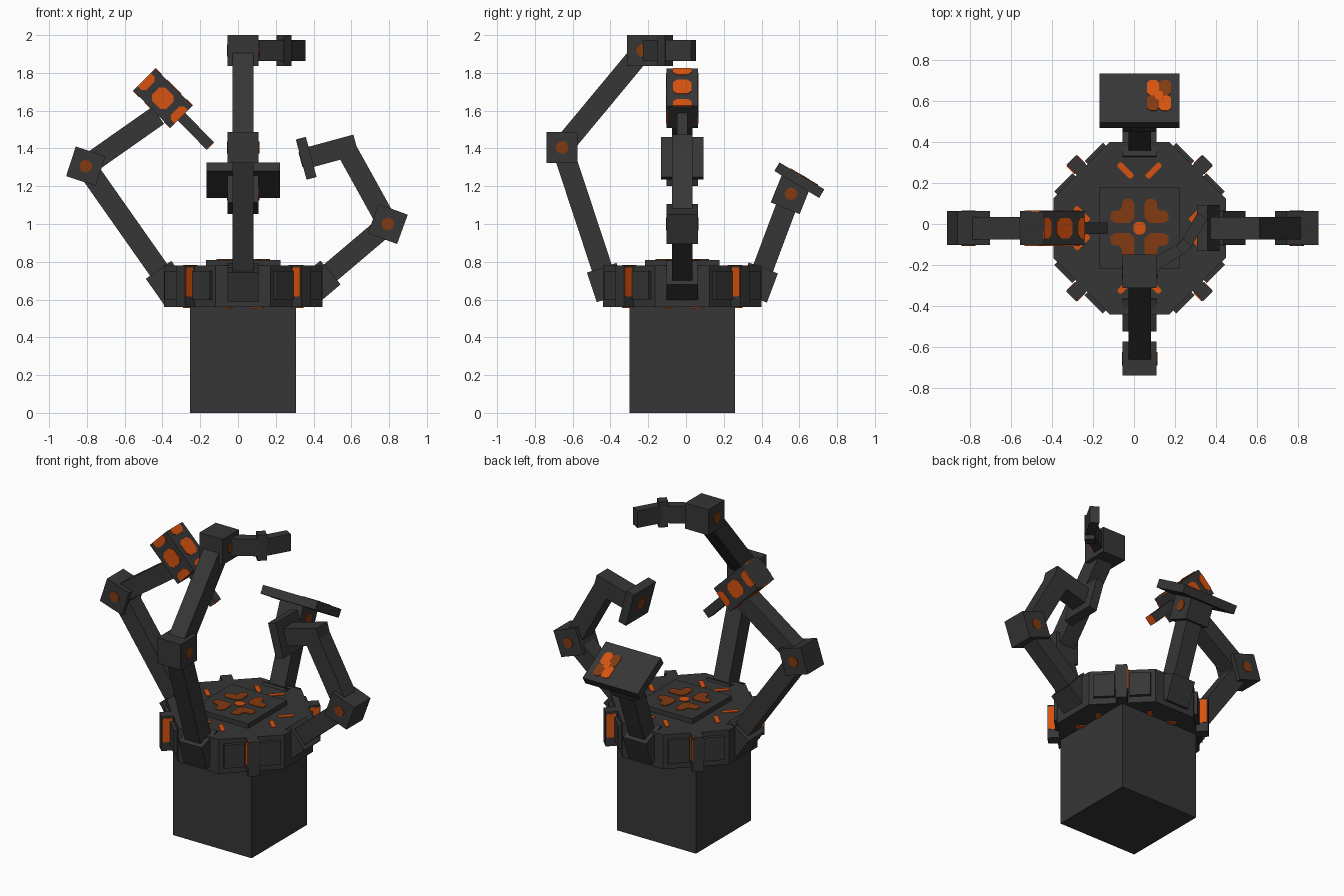
import bpy, bmesh, math
from mathutils import Matrix, Vector

if "Cube" in bpy.data.objects:
    bpy.data.objects.remove(bpy.data.objects["Cube"])

def mat(name, rgb):
    m = bpy.data.materials.new(name)
    m.diffuse_color = (*rgb, 1)
    m.use_nodes = True
    m.node_tree.nodes["Principled BSDF"].inputs["Base Color"].default_value = m.diffuse_color
    return m

GREY = mat("dark_grey", (0.037, 0.037, 0.037))
ORANGE = mat("bright_orange", (0.68, 0.085, 0.005))
BROWN = mat("burnt_orange", (0.22, 0.042, 0.006))

CENTRE = Matrix.Translation((0.027, -0.02, 0))
W, J, PIVOT = 0.11, 0.165, (0.4, 0.69)     # beam width, joint size, shoulder (radius, height)
PAINT = 0.008

def prism(name, M, pts, depth, material):
    """Extrude a profile in local XY, centred on local Z = 0."""
    bm = bmesh.new()
    f = bm.faces.new([bm.verts.new((x, y, -depth / 2)) for x, y in pts])
    ext = bmesh.ops.extrude_face_region(bm, geom=[f])
    bmesh.ops.translate(bm, vec=(0, 0, depth),
                        verts=[v for v in ext["geom"] if isinstance(v, bmesh.types.BMVert)])
    bmesh.ops.recalc_face_normals(bm, faces=bm.faces)
    me = bpy.data.meshes.new(name)
    bm.to_mesh(me)
    bm.free()
    me.materials.append(material)
    ob = bpy.data.objects.new(name, me)
    ob.matrix_world = M
    bpy.context.collection.objects.link(ob)
    return ob

def rect(sx, sy, c=0.0):
    x, y = sx / 2, sy / 2
    if not c:
        return [(-x, -y), (x, -y), (x, y), (-x, y)]
    return [(-x + c, -y), (x - c, -y), (x, -y + c), (x, y - c),
            (x - c, y), (-x + c, y), (-x, y - c), (-x, -y + c)]

def box(name, M, sx, sy, sz, material=GREY):
    return prism(name, M, rect(sx, sy), sz, material)

def at(x, y, z):
    return Matrix.Translation((x, y, z))

def rot(deg, axis):
    return Matrix.Rotation(math.radians(deg), 4, axis)

def arm_frame(deg):
    """Local x = outward, y = sideways, z = up."""
    return CENTRE @ rot(deg, 'Z')

def place(A, p, deg=0):
    """Frame at (radius, height), pitched up by deg from outward."""
    return A @ at(p[0], 0, p[1]) @ rot(-deg, 'Y')

def beam(name, A, p, q, w=W):
    d = Vector(q) - Vector(p)
    mid = (Vector(p) + Vector(q)) / 2
    return box(name, place(A, mid, math.degrees(math.atan2(d.y, d.x))), d.length, w, w)

def joint(name, A, p, deg):
    M = place(A, p, deg)
    box(name, M, J, J, J)
    for s in (-1, 1):
        prism(name + "_cap", M @ at(0, s * J / 2, 0) @ rot(90, 'X'),
              rect(0.064, 0.064, 0.019), PAINT, BROWN)

def lower_arm(name, A, elbow, elbow_deg):
    d = Vector(elbow) - Vector(PIVOT)
    box(name + "_shoulder", place(A, PIVOT, math.degrees(math.atan2(d.y, d.x))), J, J, J)
    beam(name + "_lower_beam", A, PIVOT, elbow)
    joint(name + "_elbow", A, elbow, elbow_deg)

# pedestal, eight-sided hub and top plate
box("pedestal", CENTRE @ at(0, 0, 0.28), 0.56, 0.56, 0.56)
prism("hub", CENTRE @ at(0, 0, 0.67), rect(0.84, 0.84, 0.275), 0.22, GREY)
box("top_plate", CENTRE @ at(0, 0, 0.79), 0.394, 0.394, 0.04)
prism("top_button", CENTRE @ at(0, 0, 0.81), rect(0.06, 0.06, 0.015), PAINT, ORANGE)

# quadrant details: heart petals, fins, rim blocks, V strips
half = [(0.025, 0.05), (0.025, 0.12), (0.04, 0.142), (0.07, 0.142), (0.085, 0.125), (0.085, 0.1)]
petal = half + [(y, x) for x, y in reversed(half)]
for k in range(4):
    A = arm_frame(90 * k)
    prism("top_petal", A @ at(0, 0, 0.81), petal, PAINT, BROWN)
    for t in (-1, 1):
        for z in (0.56, 0.78):
            prism("hub_strip", A @ at(0.28, t * 0.068, z) @ rot(45 * t, 'Z'),
                  rect(0.095, 0.028, 0.006), PAINT, ORANGE)
    D = arm_frame(45 + 90 * k)
    box("fin", D @ at(0.42, 0, 0.67), 0.10, 0.068, 0.22)
    for s in (-1, 1):
        prism("fin_panel", D @ at(0.437, s * 0.034, 0.693) @ rot(90, 'X'),
              rect(0.056, 0.152, 0.005), PAINT, ORANGE)
        box("rim_block", D @ at(0.40, s * 0.105, 0.675), 0.04, 0.125, 0.15)

# front arm with gripper
A = arm_frame(-90)
elbow, wrist = (0.636, 1.405), (0.21, 1.918)
lower_arm("front_arm", A, elbow, 0)
beam("front_arm_upper_beam", A, elbow, wrist)
joint("front_arm_wrist", A, wrist, 0)
box("gripper_root", at(0.16, -0.162, 1.918) @ rot(32, 'Z'), 0.19, 0.058, W)
box("gripper_knuckle", at(0.243, -0.11, 1.918) @ rot(45, 'Z'), 0.056, 0.058, J)
box("gripper_tip", at(0.293, -0.03, 1.918) @ rot(60, 'Z'), 0.16, 0.056, W)

# left arm with tool head and probe
A = arm_frame(180)
elbow, head = (0.833, 1.306), (0.425, 1.666)
lower_arm("left_arm", A, elbow, 18)
beam("left_arm_upper_beam", A, elbow, (0.45, 1.575))
H = place(A, head, 45)
box("tool_head", H, 0.28, J, J)
beam("probe", A, (0.345, 1.586), (0.175, 1.415), 0.056)
prism("probe_tip", place(A, (0.175, 1.415), 45) @ rot(90, 'Y'), rect(0.054, 0.054), PAINT, ORANGE)
for k in range(4):
    F = H @ rot(90 * k, 'X') @ at(0, 0, J / 2)
    prism("head_patch", F, rect(0.105, 0.1, 0.022), PAINT, ORANGE)
    for s in (-1, 1):
        prism("head_end_patch", F @ at(s * 0.14, 0, 0) @ rot(90 - 90 * s, 'Z'),
              [(0, -0.05), (0, 0.05), (-0.03, 0.05), (-0.048, 0.03), (-0.048, -0.03), (-0.03, -0.05)],
              PAINT, ORANGE)

# back arm with tray and keypad
A = arm_frame(90)
lower_arm("back_arm", A, (0.576, 1.16), -22)
T = place(A, (0.62, 1.232), -31)
box("tray", T, 0.277, 0.39, 0.053)
for i in (-1, 1):
    for j in (-1, 1):
        prism("keypad_key", T @ at(0.013 + i * 0.043, -0.095 + j * 0.029, 0.0265),
              rect(0.086, 0.058, 0.014), PAINT, ORANGE if i * j > 0 else BROWN)
prism("keypad_centre", T @ at(0.013, -0.095, 0.0275), rect(0.05, 0.04, 0.01), PAINT, ORANGE)

# right arm with square pad
A = arm_frame(0)
elbow, bend = (0.766, 1.0), (0.546, 1.397)
lower_arm("right_arm", A, elbow, -20)
beam("right_arm_upper_beam", A, elbow, bend)
beam("right_arm_end_beam", A, (0.34, 1.35), (0.598, 1.42))
P = place(A, (0.334, 1.348), 15)
box("pad", P, 0.055, 0.225, 0.22)
prism("pad_spot", P @ at(-0.0275, 0, 0) @ rot(90, 'Y'), rect(0.08, 0.08, 0.023), PAINT, BROWN)
